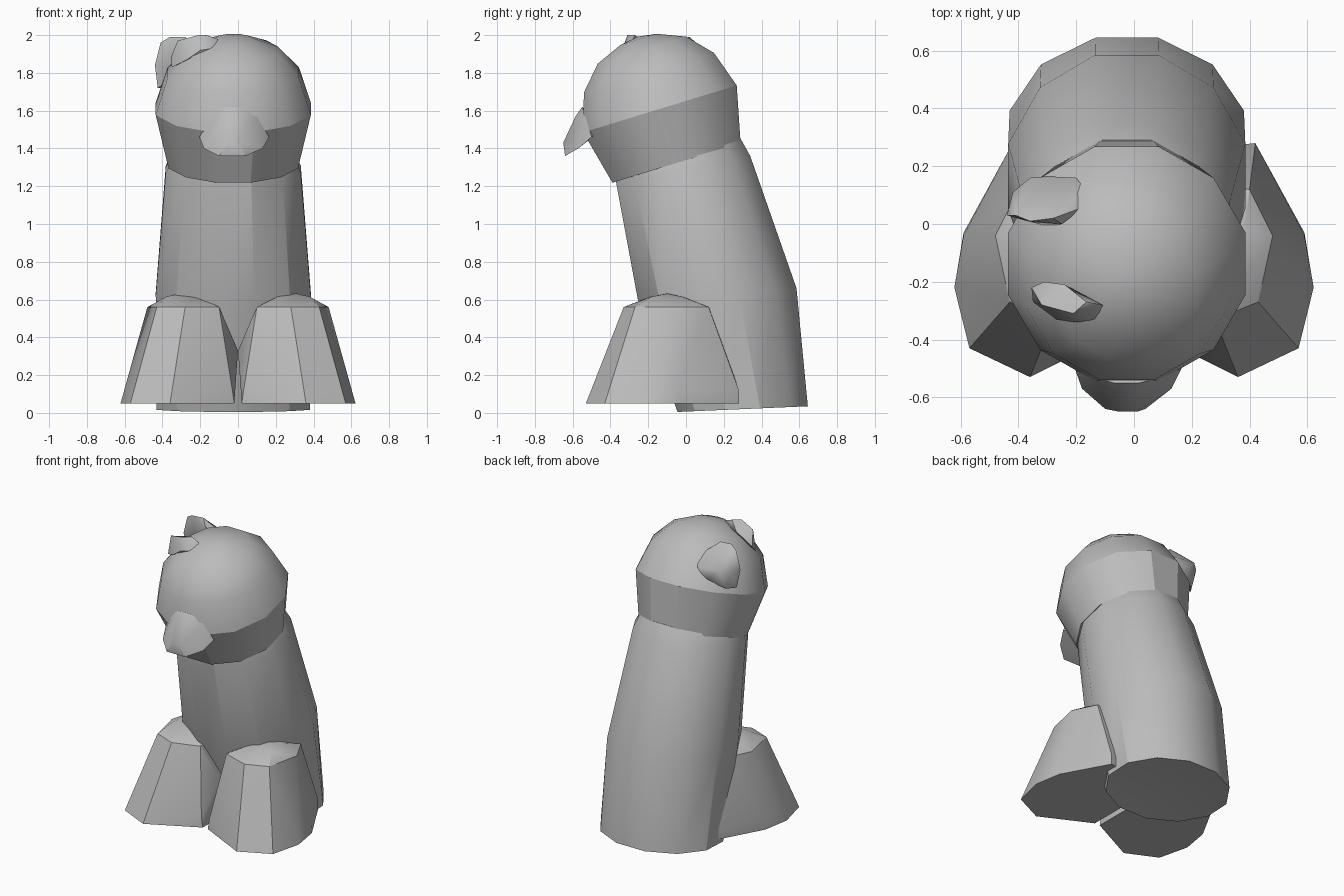
import bpy, bmesh, math
from mathutils import Vector

cube = bpy.data.objects.get("Cube")
if cube:
    bpy.data.objects.remove(cube, do_unlink=True)

GREY = (0.5, 0.5, 0.5, 1)
clay = bpy.data.materials.new("plain_grey")
clay.diffuse_color = GREY
clay.use_nodes = True
bsdf = clay.node_tree.nodes["Principled BSDF"]
bsdf.inputs["Base Color"].default_value = GREY
bsdf.inputs["Roughness"].default_value = 0.8


def finish(name, bm, angle):
    """Turn a bmesh into a named, shaded object."""
    bmesh.ops.recalc_face_normals(bm, faces=bm.faces[:])
    mesh = bpy.data.meshes.new(name)
    bm.to_mesh(mesh)
    bm.free()
    mesh.materials.append(clay)
    obj = bpy.data.objects.new(name, mesh)
    bpy.context.collection.objects.link(obj)
    bpy.ops.object.select_all(action='DESELECT')
    obj.select_set(True)
    bpy.context.view_layer.objects.active = obj
    bpy.ops.object.shade_smooth_by_angle(angle=math.radians(angle))
    return obj


def loft(name, rings, bottom, top, sides=12, angle=30):
    """Skin tilted ellipses (cy, cz, rx, ry, rise), closed by two centre points."""
    bm = bmesh.new()
    loops = []
    for cy, cz, rx, ry, rise in rings:
        loop = []
        for i in range(sides):
            a = 2 * math.pi * (i + 0.5) / sides
            s = math.sin(a) / math.cos(math.pi / sides)
            loop.append(bm.verts.new((-0.025 + rx * math.cos(a), cy + ry * s, cz + rise * s)))
        loops.append(loop)
    for low, high in zip(loops, loops[1:]):
        for i in range(sides):
            j = (i + 1) % sides
            bm.faces.new((low[i], low[j], high[j], high[i]))
    for loop, tip in ((loops[0], bottom), (loops[-1], top)):
        v = bm.verts.new(tip)
        for i in range(sides):
            bm.faces.new((loop[i], loop[(i + 1) % sides], v))
    return finish(name, bm, angle)


def hull(name, points, angle=30, mirror=1):
    """Faceted solid wrapped around a few points."""
    bm = bmesh.new()
    for x, y, z in points:
        bm.verts.new((x * mirror, y, z))
    res = bmesh.ops.convex_hull(bm, input=bm.verts[:])
    junk = {g for g in res["geom_interior"] + res["geom_unused"] if isinstance(g, bmesh.types.BMVert)}
    bmesh.ops.delete(bm, geom=list(junk), context='VERTS')
    bmesh.ops.dissolve_limit(bm, angle_limit=math.radians(3), verts=bm.verts[:], edges=bm.edges[:])
    return finish(name, bm, angle)


# Leaning body, from the base up into the head
loft("body", [
    (0.30, 0.02, 0.42, 0.345, 0.015),
    (0.165, 0.63, 0.425, 0.42, 0.03),
    (-0.015, 1.29, 0.37, 0.355, 0.07),
    (-0.04, 1.37, 0.33, 0.33, 0.08)],
    (-0.02, 0.25, 0.05), (-0.02, -0.05, 1.42))

# Round head, its axis tipped forward
TILT = math.radians(17)
head_rings = []
for h, r in ((-0.29, 0.355), (0.01, 0.425), (0.21, 0.36), (0.335, 0.245), (0.395, 0.10)):
    head_rings.append((-0.135 - h * math.sin(TILT), 1.6 + h * math.cos(TILT),
                       r, r * math.cos(TILT), r * math.sin(TILT)))
loft("head", head_rings, (-0.025, -0.05, 1.32),
     (-0.025, -0.135 - 0.41 * math.sin(TILT), 1.6 + 0.41 * math.cos(TILT)))

# Snout jutting forward and down
hull("snout", [
    (-.07, -.55, 1.62), (.02, -.55, 1.62), (-.07, -.585, 1.57), (.02, -.585, 1.57),
    (-.14, -.53, 1.57), (.10, -.53, 1.57), (-.205, -.50, 1.46), (.165, -.50, 1.46),
    (-.18, -.57, 1.40), (.13, -.57, 1.40), (-.10, -.64, 1.36), (.04, -.64, 1.36),
    (-.05, -.65, 1.43), (.01, -.65, 1.43), (-.02, -.42, 1.52)], 35)

# Two flattened ears on the right half of the head
hull("front_ear", [
    (-.35, -.27, 1.83), (-.355, -.22, 1.88), (-.32, -.28, 1.97), (-.21, -.31, 2.0),
    (-.165, -.27, 2.0), (-.11, -.28, 1.98), (-.10, -.285, 1.94), (-.13, -.33, 1.93),
    (-.20, -.34, 1.92), (-.27, -.33, 1.87), (-.31, -.20, 1.93), (-.24, -.21, 1.96)], 40)
hull("back_ear", [
    (-.44, .03, 1.84), (-.41, .03, 1.96), (-.36, .01, 1.99), (-.28, .02, 1.99),
    (-.25, .0, 1.94), (-.42, .11, 1.85), (-.36, .16, 1.86), (-.30, .165, 1.80),
    (-.20, .16, 1.84), (-.17, .12, 1.87), (-.17, .06, 1.90), (-.425, .05, 1.72),
    (-.38, .10, 1.72), (-.25, .14, 1.76), (-.30, -.01, 1.80)], 40)

# Stout tapered front legs with flared feet and domed tops
foot = [(.02, -.36), (.36, -.53), (.57, -.43), (.622, -.22), (.59, -.03), (.42, .28), (.15, .25), (.02, .0)]
ankle = [(.03, -.36), (.31, -.46), (.53, -.36), (.59, -.04), (.42, .28), (.15, .25), (.02, .0)]
upper = [(.10, -.27), (.28, -.33), (.43, -.27), (.48, -.04), (.40, .12), (.20, .13), (.10, .0)]
dome = [(.21, -.19), (.38, -.18), (.38, -.02), (.21, -.01)]
leg = [(x, y, z) for outline, z in ((foot, .05), (ankle, .12), (upper, .56), (dome, .615)) for x, y in outline]
leg += [(.0, -.20, .33), (.31, -.10, .632)]
hull("left_front_leg", leg, 25)
hull("right_front_leg", leg, 25, mirror=-1)
